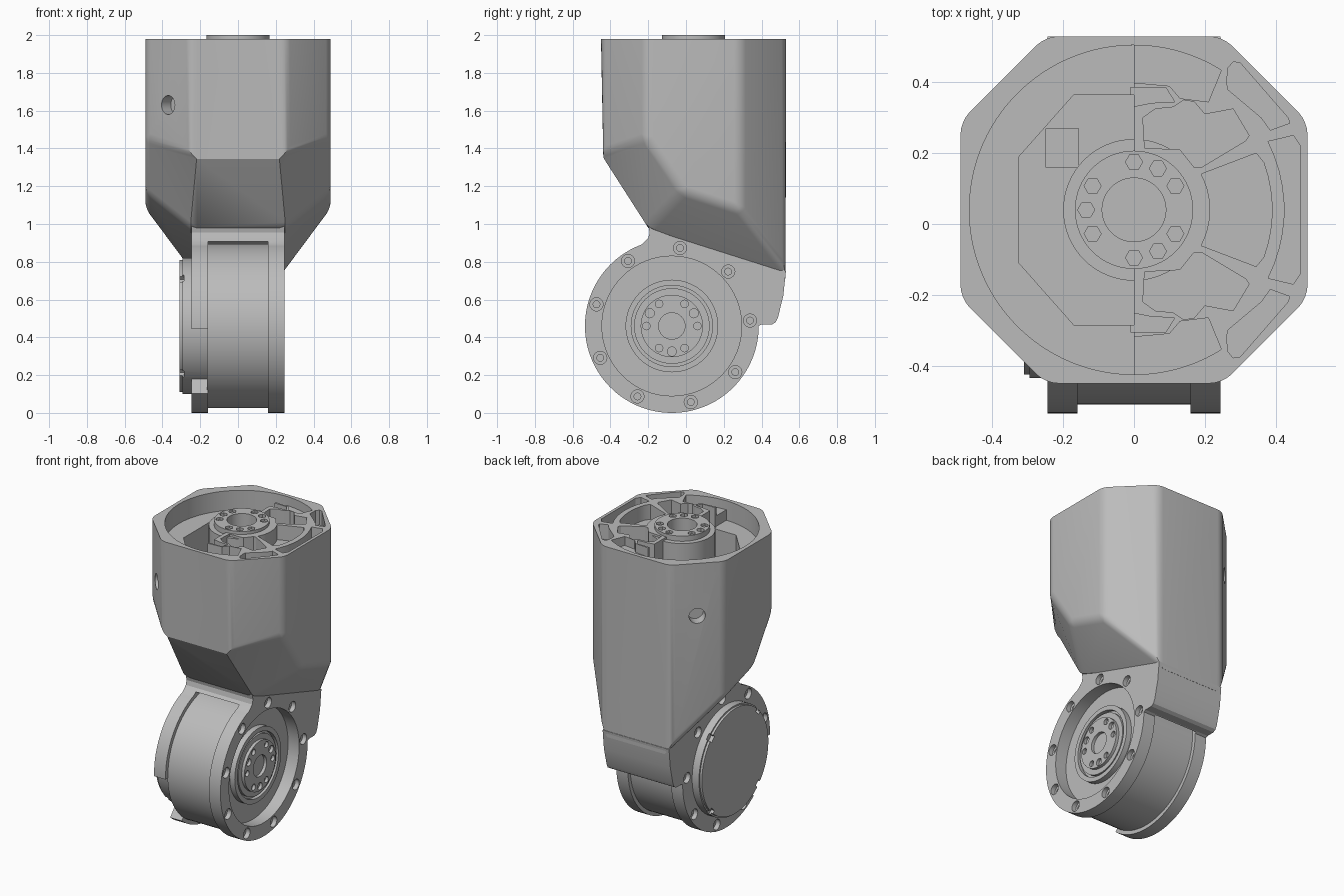
import bpy, bmesh, math
from math import sin, cos, radians

if "Cube" in bpy.data.objects:
    bpy.data.objects.remove(bpy.data.objects["Cube"])

metal = bpy.data.materials.new("light_grey_metal")
metal.use_nodes = True
GREY = (0.5, 0.5, 0.5, 1)
metal.diffuse_color = GREY
metal.node_tree.nodes["Principled BSDF"].inputs["Base Color"].default_value = GREY

TOP = (0, 0.04)        # centre of the upper hub, x and y
DRUM = (-0.075, 0.46)  # centre of the drum, y and z


def finish(bm, name):
    bmesh.ops.recalc_face_normals(bm, faces=bm.faces)
    mesh = bpy.data.meshes.new(name)
    bm.to_mesh(mesh)
    bm.free()
    mesh.materials.append(metal)
    ob = bpy.data.objects.new(name, mesh)
    bpy.context.collection.objects.link(ob)
    return ob


def prisms(name, outlines, axis, lo, hi):
    """Extrude outlines along x (points are y, z) or z (points are x, y)."""
    bm = bmesh.new()
    for pts in outlines:
        def ring(h):
            return [bm.verts.new((h, a, b) if axis == "x" else (a, b, h)) for a, b in pts]
        low, high = ring(lo), ring(hi)
        bm.faces.new(low)
        bm.faces.new(high)
        for i in range(len(pts)):
            j = (i + 1) % len(pts)
            bm.faces.new((low[i], low[j], high[j], high[i]))
    return finish(bm, name)


def arc(c, r, start=0, end=360, n=64):
    last = n if end - start == 360 else n - 1
    return [(c[0] + r * cos(radians(start + (end - start) * i / last)),
             c[1] + r * sin(radians(start + (end - start) * i / last))) for i in range(n)]


def circle_of_holes(c, r, hole, angles, n=16):
    return [arc((c[0] + r * cos(radians(a)), c[1] + r * sin(radians(a))), hole, n=n) for a in angles]


def cut(ob, cutter):
    mod = ob.modifiers.new("cut", "BOOLEAN")
    mod.operation, mod.solver, mod.object = "DIFFERENCE", "EXACT", cutter
    bpy.context.view_layer.objects.active = ob
    bpy.ops.object.modifier_apply(modifier=mod.name)
    bpy.data.objects.remove(cutter)


def cut_prisms(ob, outlines, axis, lo, hi):
    cut(ob, prisms("cutter", outlines, axis, lo, hi))


def mirrored(pts):
    return [(x, 2 * TOP[1] - y) for x, y in pts]


# Faceted housing: hull of one side's corners and their mirror images
corners = [(.25, -.45, 1.98), (.49, -.21, 1.98), (.49, .29, 1.98), (.25, .53, 1.98),
           (.25, -.45, 1.37), (.49, -.21, 1.45), (.49, -.02, 1.17), (.49, .29, 1.07),
           (.25, -.2, .98), (.25, .53, .75)]
bm = bmesh.new()
for x, y, z in corners:
    for s in (1, -1):
        bm.verts.new((s * x, y, z))
bmesh.ops.convex_hull(bm, input=bm.verts)
bmesh.ops.dissolve_limit(bm, angle_limit=radians(3), verts=bm.verts, edges=bm.edges)
soft = [e for e in bm.edges
        if not all(v.co.z > 1.9 for v in e.verts)
        and not all(v.co.z < 1.4 and abs(v.co.x) < .3 for v in e.verts)]
bmesh.ops.bevel(bm, geom=soft, offset=.035, segments=4, profile=.5, affect="EDGES")
housing = finish(bm, "housing")

# Open half of the top: round shelf, then a deep faceted well
cut_prisms(housing, [arc(TOP, .465, 90, 270)], "z", 1.85, 2.1)
well = [(0, .365), (-.17, .365), (-.325, .19), (-.325, -.11), (-.17, -.285), (0, -.285)]
cut_prisms(housing, [well], "z", 1.3, 2.1)

# Ribbed half of the top: pockets between the ribs
corner_pocket = [(.265, .44), (.28, .458), (.3, .455), (.435, .3), (.44, .285),
                 (.385, .265), (.36, .3), (.265, .38), (.262, .4)]
lobe_pocket = [(.025, .3), (.06, .325), (.11, .33), (.14, .35), (.17, .345), (.2, .31),
               (.28, .325), (.325, .25), (.315, .235), (.19, .16), (.17, .16),
               (.13, .21), (.03, .215)]
arc_pocket = [(-.01, .4), (.1, .39), (.13, .355), (.21, .345), (.245, .43)] + arc(TOP, .465, 58, 91, 12)
fan_pocket = arc(TOP, .215, -28, 28, 10) + [(.345, .2)] + arc(TOP, .39, 20, -20, 8) + [(.345, -.12)]
side_pocket = arc(TOP, .425, -27, 27, 10) + [(.45, .25), (.47, .22), (.47, -.14), (.45, -.17)]
gap_pocket = [(-.01, .385), (.09, .385), (.115, .345), (.05, .342), (-.01, .33)]
cut_prisms(housing, [corner_pocket, mirrored(corner_pocket), fan_pocket, side_pocket,
                     lobe_pocket, mirrored(lobe_pocket)], "z", 1.88, 2.1)
cut_prisms(housing, [arc_pocket, mirrored(arc_pocket)], "z", 1.92, 2.1)
cut_prisms(housing, [gap_pocket, mirrored(gap_pocket)], "z", 1.7, 2.1)
cut_prisms(housing, [arc(TOP, .1)], "z", 1.5, 2.1)

# Round access holes through the two right-hand corner faces
for y, turn in ((-.33, 45), (.41, -45)):
    bpy.ops.mesh.primitive_cylinder_add(vertices=32, radius=.05, depth=.14, location=(-.37, y, 1.63),
                                        rotation=(0, radians(90), radians(turn)))
    cut(housing, bpy.context.object)

# Upper hub with its bore and bolt circle
hub_tube = prisms("hub_tube", [arc(TOP, .2)], "z", 1.25, 1.965)
hub_cap = prisms("hub_cap", [arc(TOP, .167)], "z", 1.9, 2.0)
for part in (hub_tube, hub_cap):
    cut_prisms(part, [arc(TOP, .09)], "z", 1.6, 2.1)
cut_prisms(hub_cap, circle_of_holes(TOP, .135, .024, range(30, 390, 60), 6), "z", 1.985, 2.1)
cut_prisms(hub_cap, circle_of_holes(TOP, .135, .024, (60, 180, 300), 6), "z", 1.93, 2.1)
inner_block = prisms("inner_block", [[(-.25, .16), (-.155, .16), (-.155, .27), (-.25, .27)]], "z", 1.25, 1.55)

# Fork: neck, flange and back plate in one outline, hollowed for the drum
outline = [(-.1, 1.02), (-.2, .99), (-.192, .955), (-.2, .925)]
outline += arc(DRUM, .46, 110, 360, 80)
outline += [(.4, .468), (.455, .468), (.475, .48), (.487, .505), (.515, .62), (.529, .75), (.4, .81)]
fork = prisms("fork", [outline], "x", -.245, .245)
cut_prisms(fork, [arc(DRUM, .47, n=96)], "x", -.16, .16)
cut_prisms(fork, [arc(DRUM, .37)], "x", .1, .3)
cut_prisms(fork, [arc(DRUM, .35)], "x", -.3, -.1)
cut_prisms(fork, [arc(DRUM, .355, 182, 231, 16) + arc(DRUM, .52, 231, 182, 16)], "x", -.3, -.1)

# Bolt holes around both flanges
bolts = range(84, 444, 40)
for radius, depth in ((.035, .03), (.018, .07)):
    for side in (1, -1):
        near, far = side * (.245 - depth), side * .27
        cut_prisms(fork, circle_of_holes(DRUM, .415, radius, bolts), "x", min(near, far), max(near, far))

# Drum between the flanges
drum = prisms("drum", [arc(DRUM, .435, n=96)], "x", -.163, .163)

# Output hub in the left recess
output_ring = prisms("output_ring", [arc(DRUM, .245)], "x", .15, .2)
cut_prisms(output_ring, [arc(DRUM, .215)], "x", .175, .3)
output_hub = prisms("output_hub", [arc(DRUM, .2)], "x", .15, .195)
output_face = prisms("output_face", [arc(DRUM, .165)], "x", .15, .215)
cut_prisms(output_face, [arc(DRUM, .07, n=32)], "x", .19, .3)
cut_prisms(output_face, [arc(DRUM, .05, n=32)], "x", .155, .3)
cut_prisms(output_face, circle_of_holes(DRUM, .135, .02, range(0, 360, 60)), "x", .18, .3)
cut_prisms(output_face, circle_of_holes(DRUM, .135, .024, (30, 150, 270)), "x", .18, .3)

# Cover disc on the right with notches in its rim
cover = prisms("cover", [arc(DRUM, .36, n=96)], "x", -.295, -.155)
lid = prisms("cover_lid", [arc(DRUM, .35, n=96)], "x", -.31, -.29)
for part in (cover, lid):
    cut_prisms(part, circle_of_holes(DRUM, .35, .03, (45, 135, 225, 315), 4), "x", -.33, -.285)

# Smooth the curved parts and keep the edges crisp
for ob in list(bpy.context.scene.objects):
    if ob.type == "MESH":
        bpy.ops.object.select_all(action="DESELECT")
        ob.select_set(True)
        bpy.context.view_layer.objects.active = ob
        bpy.ops.object.shade_smooth_by_angle(angle=radians(25))
